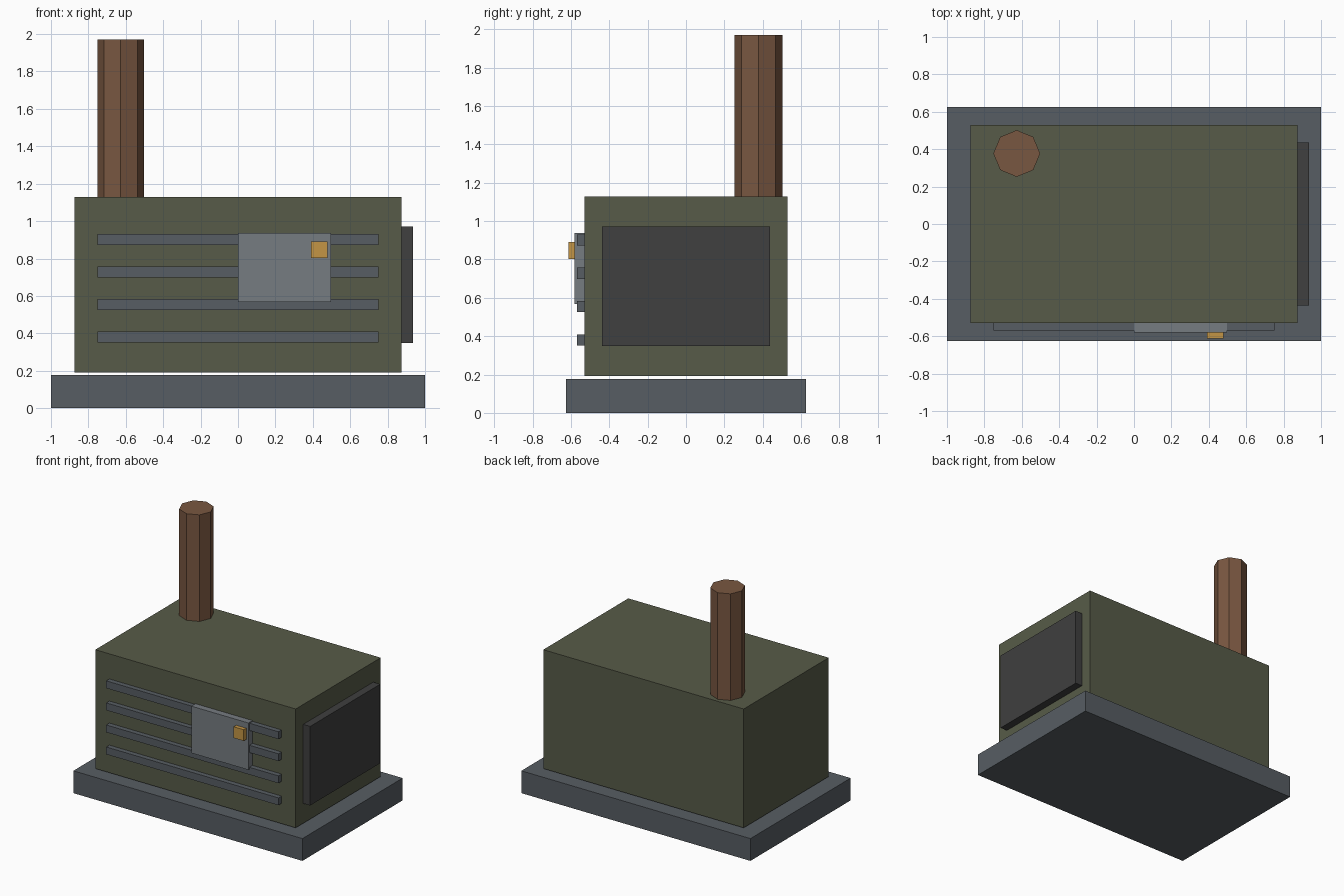
import bpy
import math

if "Cube" in bpy.data.objects:
    bpy.data.objects.remove(bpy.data.objects["Cube"])


def material(name, rgb):
    m = bpy.data.materials.new(name)
    m.diffuse_color = (*rgb, 1)
    m.use_nodes = True
    m.node_tree.nodes["Principled BSDF"].inputs["Base Color"].default_value = m.diffuse_color
    return m


steel = material("blue_grey_steel", (0.095, 0.11, 0.125))
olive = material("olive_paint", (0.095, 0.105, 0.065))
dark = material("dark_metal", (0.05, 0.05, 0.05))
plate = material("light_steel", (0.18, 0.2, 0.22))
rust = material("rusty_pipe", (0.19, 0.095, 0.052))
amber = material("amber", (0.55, 0.3, 0.06))


def box(name, x, y, z, mat):
    """Box from (min, max) pairs along each axis."""
    bpy.ops.mesh.primitive_cube_add(size=1, location=[sum(r) / 2 for r in (x, y, z)])
    ob = bpy.context.object
    ob.name = name
    ob.scale = [r[1] - r[0] for r in (x, y, z)]
    bpy.ops.object.transform_apply(location=False, rotation=False, scale=True)
    ob.data.materials.append(mat)
    return ob


# Base slab and housing, with the narrow gap between them
box("base", (-1, 1), (-0.625, 0.625), (0, 0.176), steel)
box("housing", (-0.875, 0.875), (-0.53, 0.53), (0.191, 1.129), olive)

# Front grille slats
for i in range(4):
    z = 0.38 + i * 0.174
    box(f"slat_{i + 1}", (-0.752, 0.752), (-0.569, -0.52), (z - 0.029, z + 0.029), steel)

# Control panel and its indicator
box("control_panel", (0, 0.498), (-0.581, -0.52), (0.567, 0.937), plate)
box("indicator", (0.391, 0.479), (-0.613, -0.57), (0.803, 0.891), amber)

# Side vent panel
box("side_panel", (0.86, 0.936), (-0.437, 0.437), (0.348, 0.972), dark)

# Eight-sided exhaust pipe
z0, z1 = 1.12, 1.97
bpy.ops.mesh.primitive_cylinder_add(vertices=8, radius=0.125, depth=z1 - z0,
                                    location=(-0.627, 0.377, (z0 + z1) / 2))
pipe = bpy.context.object
pipe.name = "exhaust_pipe"
pipe.data.materials.append(rust)
